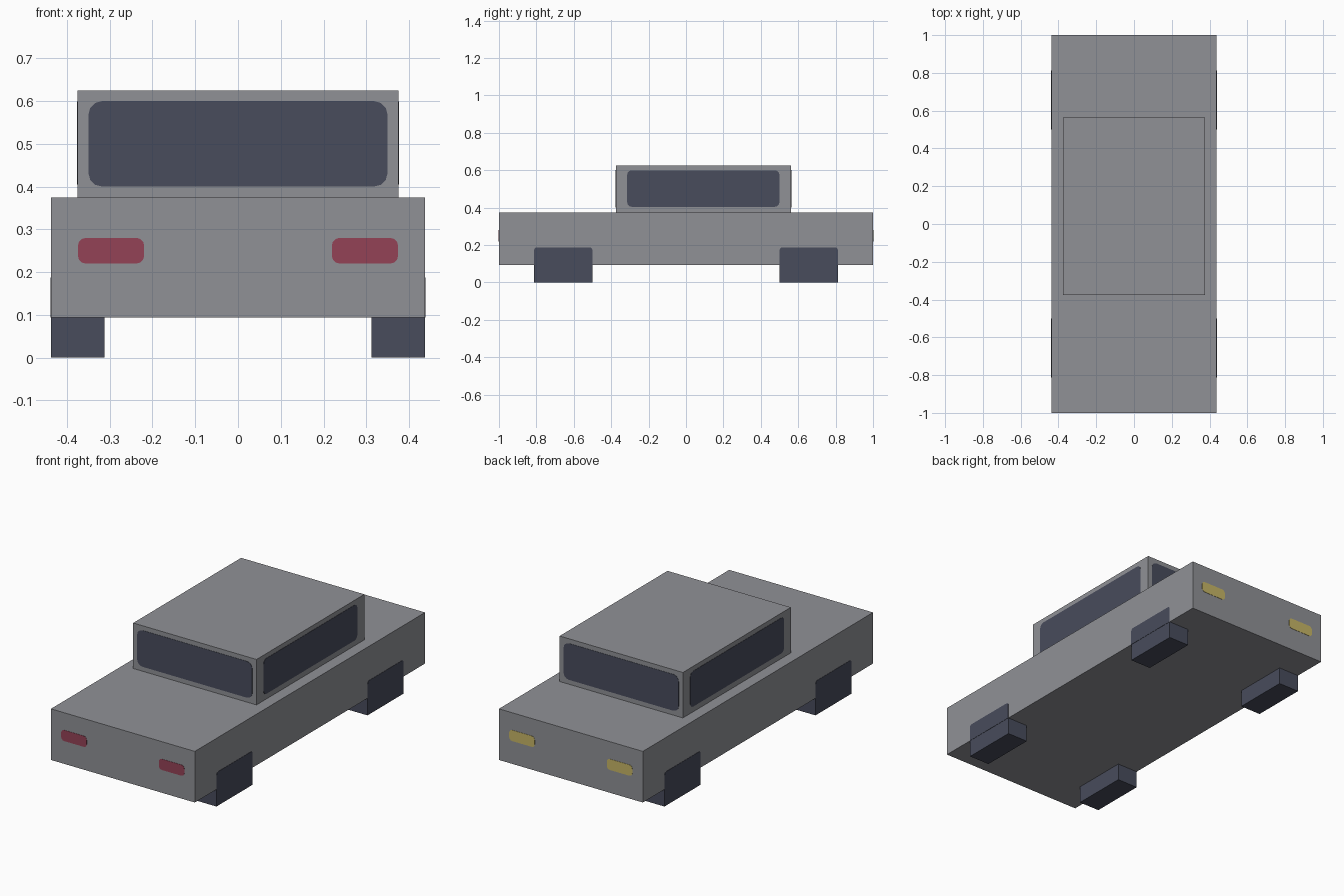
import bpy, bmesh, math
from mathutils import Vector

if "Cube" in bpy.data.objects:
    bpy.data.objects.remove(bpy.data.objects["Cube"])


def material(name, r, g, b):
    # sRGB 0-255 to linear
    lin = lambda c: (c / 255 / 12.92) if c < 11 else ((c / 255 + 0.055) / 1.055) ** 2.4
    m = bpy.data.materials.new(name)
    m.diffuse_color = (lin(r), lin(g), lin(b), 1)
    m.use_nodes = True
    m.node_tree.nodes["Principled BSDF"].inputs["Base Color"].default_value = m.diffuse_color
    return m


GREY = material("body grey", 144, 145, 150)
DARK = material("dark glass and rubber", 72, 76, 92)
RED = material("red light", 148, 66, 86)
YELLOW = material("yellow light", 198, 182, 103)


def finish(name, bm, mat):
    bmesh.ops.recalc_face_normals(bm, faces=bm.faces)
    mesh = bpy.data.meshes.new(name)
    bm.to_mesh(mesh)
    bm.free()
    mesh.materials.append(mat)
    bpy.context.collection.objects.link(bpy.data.objects.new(name, mesh))


def box(name, mat, lo, hi):
    bm = bmesh.new()
    bmesh.ops.create_cube(bm, size=1)
    lo, hi = Vector(lo), Vector(hi)
    for v in bm.verts:
        v.co = (lo + hi) / 2 + v.co * (hi - lo)
    finish(name, bm, mat)


def plate(name, mat, centre, w, h, radius, normal, round_bottom=True):
    """Thin rounded rectangle lying on a wall that faces along normal."""
    n, up = Vector(normal), Vector((0, 0, 1))
    side = up.cross(n)
    bm = bmesh.new()
    verts = []
    for i, (sx, sz) in enumerate([(1, 1), (-1, 1), (-1, -1), (1, -1)]):
        r = radius if (sz > 0 or round_bottom) else 0
        for k in range(4 if r else 1):
            a = math.radians(90 * i + 30 * k)
            x = sx * (w / 2 - r) + r * math.cos(a)
            z = sz * (h / 2 - r) + r * math.sin(a)
            verts.append(bm.verts.new(Vector(centre) + side * x + up * z - n * 0.002))
    face = bm.faces.new(verts)
    ext = bmesh.ops.extrude_face_region(bm, geom=[face])
    moved = [v for v in ext["geom"] if isinstance(v, bmesh.types.BMVert)]
    bmesh.ops.translate(bm, verts=moved, vec=n * 0.0035)
    finish(name, bm, mat)


# Lower body and cabin
FLOOR, DECK, ROOF = 0.094, 0.375, 0.625
box("lower_body", GREY, (-0.4375, -1, FLOOR), (0.4375, 1, DECK))
box("cabin", GREY, (-0.375, -0.375, DECK), (0.375, 0.5625, ROOF))

# Windscreen, rear window and the lights at both ends
for end, s, cabin_y, mat in (("front", -1, -0.375, RED), ("rear", 1, 0.5625, YELLOW)):
    plate(end + "_window", DARK, (0, cabin_y, 0.5), 0.70, 0.20, 0.032, (0, s, 0))
    for label, x in (("left", -0.297), ("right", 0.297)):
        plate(f"{end}_{label}_light", mat, (x, s, 0.25), 0.155, 0.06, 0.018, (0, s, 0))

# Side windows, wheel blocks and the wheel tops painted on the body sides
for label, s in (("left", -1), ("right", 1)):
    plate(label + "_side_window", DARK, (s * 0.375, 0.0925, 0.502), 0.815, 0.195, 0.025, (s, 0, 0))
    for end, y in (("front", -0.656), ("rear", 0.656)):
        xs = sorted((s * 0.3125, s * 0.4375))
        box(f"{end}_{label}_wheel", DARK, (xs[0], y - 0.156, 0), (xs[1], y + 0.156, FLOOR))
        plate(f"{end}_{label}_wheel_top", DARK, (s * 0.4375, y, (FLOOR + 0.1875) / 2),
              0.312, 0.1875 - FLOOR, 0.015, (s, 0, 0), round_bottom=False)
